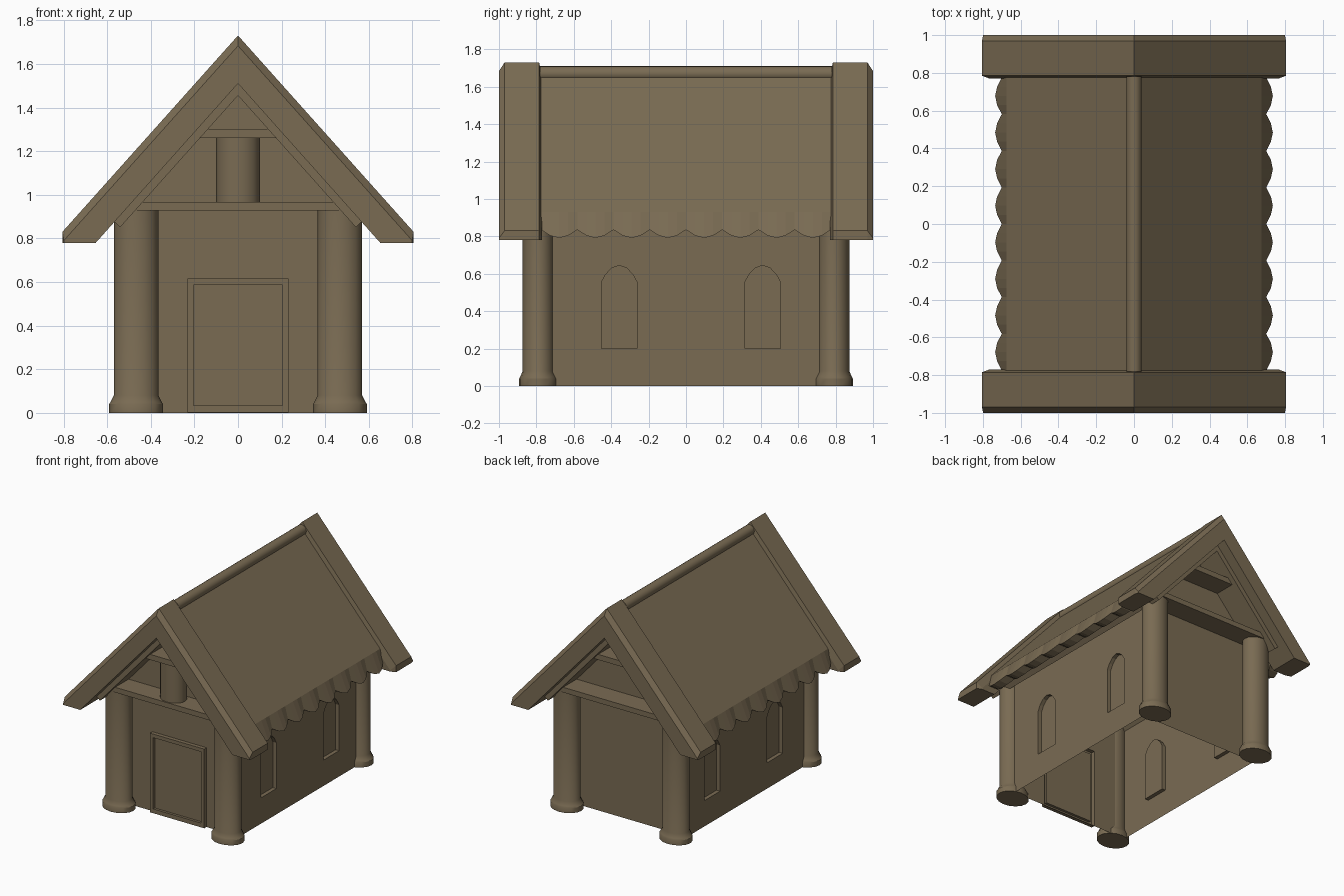
import bpy, bmesh, math

if "Cube" in bpy.data.objects:
    bpy.data.objects.remove(bpy.data.objects["Cube"])

wood = bpy.data.materials.new("brown wood")
wood.diffuse_color = (0.193, 0.147, 0.086, 1)
wood.use_nodes = True
wood.node_tree.nodes["Principled BSDF"].inputs["Base Color"].default_value = wood.diffuse_color
M = 1.118  # roof slope


def finish(name, bm, smooth=False):
    bmesh.ops.recalc_face_normals(bm, faces=bm.faces)
    me = bpy.data.meshes.new(name)
    bm.to_mesh(me)
    bm.free()
    me.materials.append(wood)
    ob = bpy.data.objects.new(name, me)
    bpy.context.collection.objects.link(ob)
    if smooth:
        bpy.ops.object.select_all(action='DESELECT')
        ob.select_set(True)
        bpy.context.view_layer.objects.active = ob
        bpy.ops.object.shade_smooth_by_angle(angle=math.radians(31))
    return ob


def loft(name, rings, smooth=False):
    """Skin a list of equal length rings of 3D points and cap both ends."""
    bm = bmesh.new()
    vs = [[bm.verts.new(p) for p in r] for r in rings]
    n = len(vs[0])
    for a, b in zip(vs, vs[1:]):
        for i in range(n):
            bm.faces.new((a[i], a[(i + 1) % n], b[(i + 1) % n], b[i]))
    bm.faces.new(vs[0])
    bm.faces.new(vs[-1])
    return finish(name, bm, smooth)


def mirrored(half):
    """Mirror a half profile whose first and last points are on x = 0."""
    return half + [(-x, z) for x, z in reversed(half[1:-1])]


def at_y(profile, y):
    return [(x, y, z) for x, z in profile]


def box(name, x, y0, y1, z0, z1):
    p = [(-x, z0), (x, z0), (x, z1), (-x, z1)]
    return loft(name, [at_y(p, y0), at_y(p, y1)])


def turned(name, cx, cy, profile, n=16):
    """Slightly oval turned post; profile holds (radius, z)."""
    rings = [[(cx + r * math.cos(2 * math.pi * i / n),
               cy + r * 0.82 * math.sin(2 * math.pi * i / n), z) for i in range(n)]
             for r, z in profile]
    return loft(name, rings, smooth=True)


def wall(name, outline, openings, place):
    """Thin wall; each opening is a list of rings (points, offset), last one is filled."""
    bm = bmesh.new()

    def ring(pts, d):
        return [bm.verts.new(place(u, z, d)) for u, z in pts]

    def edges(r):
        return [bm.edges.new((r[i], r[(i + 1) % len(r)])) for i in range(len(r))]

    es = edges(ring(outline, 0))
    loops = []
    for steps in openings:
        first = ring(steps[0], 0)
        es += edges(first)
        loops.append([first] + [ring(p, d) for p, d in steps[1:]])
    bmesh.ops.triangle_fill(bm, edges=es, use_beauty=True, use_dissolve=False)
    for rs in loops:
        for a, b in zip(rs, rs[1:]):
            n = len(a)
            for i in range(n):
                bm.faces.new((a[i], a[(i + 1) % n], b[(i + 1) % n], b[i]))
        bm.faces.new(rs[-1])
    return finish(name, bm)


# Side walls with recessed arched windows
def arch(c):
    half = [(0.095, 0.2), (0.095, 0.555), (0.072, 0.597), (0.04, 0.63)]
    return ([(c + u, z) for u, z in half] + [(c, 0.645)]
            + [(c - u, z) for u, z in reversed(half)])


WX, WY = 0.512, 0.715
for side, s in (("right", 1), ("left", -1)):
    wall(side + "_wall", [(-WY, 0), (WY, 0), (WY, 0.93), (-WY, 0.93)],
         [[arch(c), (arch(c), -0.03)] for c in (-0.357, 0.41)],
         lambda u, z, d, s=s: (s * (WX + d), u, z))

# Gable walls, the front one with a framed door
gable = [(-WX, 0), (WX, 0), (WX, 0.91), (0, 1.48), (-WX, 0.91)]
outer = [(-0.232, 0.002), (0.232, 0.002), (0.232, 0.615), (-0.232, 0.615)]
inner = [(-0.205, 0.035), (0.205, 0.035), (0.205, 0.587), (-0.205, 0.587)]
wall("front_wall", gable, [[outer, (outer, 0.03), (inner, 0.03), (inner, 0.01)]],
     lambda u, z, d: (u, -WY - d, z))
wall("back_wall", gable, [], lambda u, z, d: (u, WY + d, z))

# Corner columns with flared feet
for fb, sy in (("front", -1), ("back", 1)):
    for lr, sx in (("left", -1), ("right", 1)):
        turned(f"{fb}_{lr}_column", sx * 0.467, sy * 0.79,
               [(0.124, 0), (0.124, 0.04), (0.117, 0.05), (0.102, 0.08), (0.102, 0.935)])
    # Tie beams of each gable
    y0, y1 = sorted((sy * 0.70, sy * 0.88))
    box(f"{fb}_lower_tie_beam", 0.47, y0, y1, 0.927, 0.967)
    box(f"{fb}_upper_tie_beam", 0.18, y0, y1, 1.26, 1.302)
turned("gable_post", 0, -0.79, [(0.1, 0.96), (0.1, 1.27)])


# Roof slab whose scalloped eaves bend down
rings = []
for i in range(33):
    s = 0.035 * abs(math.sin(math.pi * i / 4))
    tip = 0.835 - 1.25 * s
    half = [(0, 1.685), (0.675, 1.685 - M * 0.675), (0.70 + s, tip),
            ((1.528 - tip) / M, tip), (0, 1.528)]
    rings.append(at_y(mirrored(half), -0.775 + 1.55 * i / 32))
loft("roof", rings)

# Inner roof lining
lining = mirrored([(0, 1.54), (0.582, 1.54 - M * 0.582), (0.54, 1.455 - M * 0.54), (0, 1.455)])
loft("roof_lining", [at_y(lining, -0.92), at_y(lining, 0.92)])

# Round ridge pole
pole = [(0.04 * math.sin(math.pi * i / 8), 1.67 + 0.04 * math.cos(math.pi * i / 8))
        for i in range(16)]
loft("ridge_pole", [at_y(pole, -0.78), at_y(pole, 0.78)], smooth=True)


# Heavy gable boards with chamfered upper edges
def board(apex):
    end = min(0.805, (apex - 0.79) / M)
    return mirrored([(0, apex), (end, apex - M * end), (end, 0.78), (0.652, 0.78), (0, 1.51)])


for fb, sy in (("front", -1), ("back", 1)):
    loft(fb + "_gable_board",
         [at_y(board(a), sy * y) for y, a in ((1, 1.683), (0.97, 1.73), (0.785, 1.73), (0.77, 1.645))])
